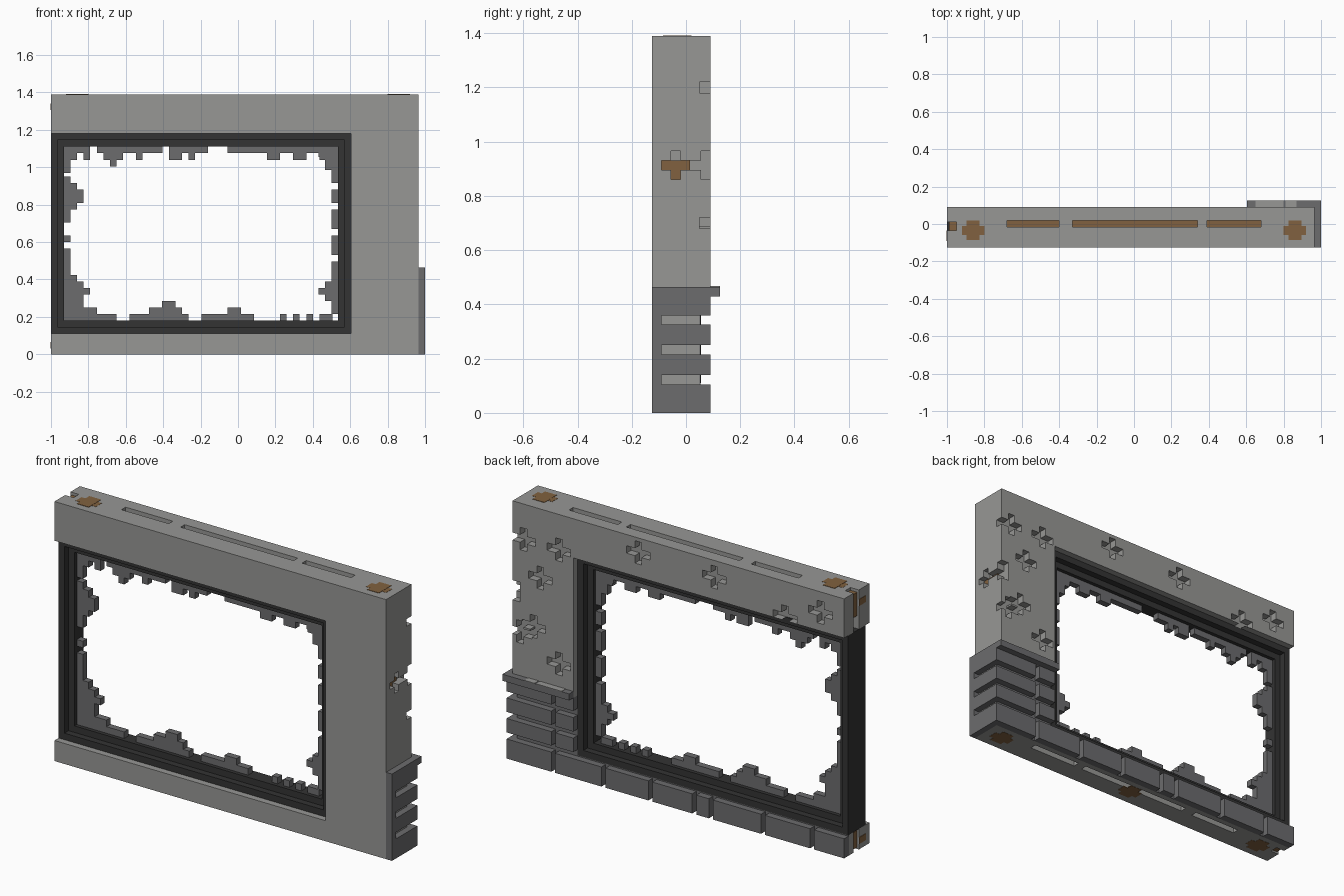
import bpy
import bmesh
from mathutils import Vector

cube = bpy.data.objects.get("Cube")
if cube:
    bpy.data.objects.remove(cube, do_unlink=True)


def material(name, r, g, b):
    m = bpy.data.materials.new(name)
    m.use_nodes = True
    m.diffuse_color = (r, g, b, 1)
    m.node_tree.nodes["Principled BSDF"].inputs["Base Color"].default_value = (r, g, b, 1)
    return m


wall_grey = material("wall_grey", 0.31, 0.31, 0.30)
stone_grey = material("stone_grey", 0.15, 0.15, 0.155)
frame_black = material("frame_black", 0.033, 0.033, 0.033)
rust_brown = material("rust_brown", 0.22, 0.12, 0.05)


def boxes(name, spans, mat=None):
    """One object from boxes given as (x0, x1, y0, y1, z0, z1)."""
    bm = bmesh.new()
    for x0, x1, y0, y1, z0, z1 in spans:
        lo, hi = Vector((x0, y0, z0)), Vector((x1, y1, z1))
        made = bmesh.ops.create_cube(bm, size=1)["verts"]
        for v in made:
            v.co = (lo + hi) / 2 + v.co * (hi - lo)
    me = bpy.data.meshes.new(name)
    bm.to_mesh(me)
    bm.free()
    if mat:
        me.materials.append(mat)
    ob = bpy.data.objects.new(name, me)
    bpy.context.collection.objects.link(ob)
    return ob


def carve(target, spans):
    """Cut boxes out of the target and bake the result."""
    cutter = boxes("cutter", spans)
    cutter.hide_render = True
    mod = target.modifiers.new("carve", "BOOLEAN")
    mod.operation, mod.solver, mod.object = "DIFFERENCE", "EXACT", cutter
    mod.use_self = True
    dg = bpy.context.evaluated_depsgraph_get()
    mesh = bpy.data.meshes.new_from_object(target.evaluated_get(dg))
    target.modifiers.clear()
    target.data = mesh
    bpy.data.objects.remove(cutter, do_unlink=True)


LEFT, SIDE, END = -1, 0.965, 1
FRONT, CORE, BACK, LIP = -0.125, 0.05, 0.09, 0.125
TOP, HOLE_X, HOLE_LO, HOLE_HI = 1.39, 0.605, 0.11, 1.18
U = 0.035

# Wall: slab with the window opening and a recess behind the stones
wall = boxes("wall", [(LEFT, SIDE, FRONT, BACK, 0, TOP)], wall_grey)
carve(wall, [(LEFT - 1, HOLE_X, -1, 1, HOLE_LO, HOLE_HI)])
carve(wall, [(LEFT - 1, 2, CORE, 1, -1, 0.43)])

# Cross shaped damage on the back
pits = []
for x, z in [(0.9, 1.2), (0.69, 1.2), (0.8, 1.02), (0.84, 0.75), (0.92, 0.7),
             (0.69, 0.59), (0.22, 1.31), (-0.23, 1.3), (-0.65, 1.2), (-0.86, 1.28)]:
    pits += [(x - 0.07, x + 0.07, CORE, 1, z - 0.02, z + 0.02),
             (x - 0.02, x + 0.02, CORE, 1, z - 0.06, z + 0.06)]
carve(wall, pits)

# Cross shaped damage on the end face, wrapping round the corner
carve(wall, [(0.92, 2, -0.09, 1, 0.895, 0.93),
             (0.92, 2, -0.055, -0.02, 0.86, 0.965),
             (0.92, 2, 0.055, 1, 0.86, 0.965)])

# Slots in the top and bottom, grooves in the open end
slots = [(-0.68, -0.4), (-0.33, 0.34), (0.39, 0.68)]
carve(wall, [(a, b, -0.015, 0.02, z0, z1)
             for a, b in slots for z0, z1 in [(1.3, 2), (-1, 0.05)]])
carve(wall, [(-2, -0.95, -0.035, 0.01, 1.15, 2), (-2, -0.95, -0.035, 0.01, -1, 0.12)])

# Reinforcing bars: inside the slots, at the open end and in the side hole
bars = [(a, b, -0.015, 0.02, z, z + 0.01) for a, b in slots for z in (1.295, 0.045)]
for z0, z1 in [(1.25, 1.375), (0.01, 0.1)]:
    bars.append((-0.99, -0.94, -0.035, 0.01, z0, z1))
    bars.append((-1.003, -0.99, -0.09, -0.035, z1 - 0.07, z1 - 0.035))
bars += [(0.9, 0.93, -0.09, 0.015, 0.895, 0.93), (0.9, 0.93, -0.055, -0.02, 0.86, 0.93)]
boxes("reinforcing_bars", bars, rust_brown)

# Tie plates flush with the top and the underside
ties = []
for x, heights in [(-0.86, (TOP, 0)), (0.86, (TOP, 0)), (0, (0,))]:
    for z in heights:
        ties += [(x - 0.035, x + 0.035, -0.085, 0.02, z - 0.002, z + 0.002),
                 (x - 0.06, x + 0.06, -0.06, -0.01, z - 0.001, z + 0.001)]
for t, span in enumerate(ties):
    if span[4] < 0:
        ties[t] = span[:4] + (-0.001, 0.002)
boxes("tie_plates", ties, rust_brown)

# Window frame: two stepped rings


def ring(name, inset, y0, y1):
    x0, x1 = LEFT + inset, HOLE_X - inset
    z0, z1 = HOLE_LO + inset, HOLE_HI - inset
    boxes(name, [(x0, x1, y0, y1, z0, z0 + U), (x0, x1, y0, y1, z1 - U, z1),
                 (x0, x0 + U, y0, y1, z0 + U, z1 - U),
                 (x1 - U, x1, y0, y1, z0 + U, z1 - U)], frame_black)


ring("outer_frame", 0, -0.09, 0.055)
ring("inner_frame", U, -0.055, 0.02)

# Broken pane: a stepped edge per side, each letter a depth in units (a = none)
X0, X1 = LEFT + 2 * U, HOLE_X - 2 * U
Z0, Z1 = HOLE_LO + 2 * U, HOLE_HI - 2 * U


def shards(name, profile, place):
    spans, start = [], 0
    for i in range(1, len(profile) + 1):
        if i == len(profile) or profile[i] != profile[start]:
            depth = (ord(profile[start]) - ord("a")) * U
            if depth:
                x0, x1, z0, z1 = place(start * U, i * U, depth)
                spans.append((x0, min(x1, X1), -0.035, 0, z0, min(z1, Z1)))
            start = i
    boxes(name, spans, stone_grey)


shards("pane_top", "ecbcabcdcbbcbbbaccbcbbaaabbbbbbccbbccbbcce",
       lambda a, b, d: (X0 + a, X0 + b, Z1 - d, Z1))
shards("pane_bottom", "feeccbbbaabbbccddcbaabbbbccbbaaaababababba",
       lambda a, b, d: (X0 + a, X0 + b, Z0, Z0 + d))
shards("pane_right_side", "ddddedcbbbbabaabbcddcbabbbb",
       lambda a, b, d: (X0, X0 + d, Z0 + a, Z0 + b))
shards("pane_left_side", "abbcdcbbbabbbabbbabbabbccdd",
       lambda a, b, d: (X1 - d, X1, Z0 + a, Z0 + b))

# Corner stones: four courses wrapping the end, split on the back
stones = [(SIDE, END, FRONT, -0.09, 0, 0.43)]
for z0, z1 in [(0, 0.105), (0.14, 0.215), (0.25, 0.325), (0.36, 0.43)]:
    stones += [(SIDE, END, -0.09, BACK, z0, z1),
               (0.735, SIDE, CORE, BACK, z0, z1),
               (HOLE_X, 0.71, CORE, BACK, z0, z1)]
boxes("corner_stones", stones, stone_grey)
boxes("backing", [(HOLE_X, SIDE, CORE, CORE + 0.004, 0, 0.43),
                  (LEFT, HOLE_X, CORE, CORE + 0.004, 0, HOLE_LO)], stone_grey)

# Ledge above the corner stones
boxes("ledge", [(HOLE_X, END, BACK - 0.04, LIP, 0.43, 0.465),
                (SIDE, END, FRONT, BACK, 0.43, 0.465)], stone_grey)
boxes("ledge_patches", [(0.65, 0.8, BACK, LIP, 0.463, 0.467),
                        (0.81, 0.87, BACK, LIP, 0.463, 0.467)], wall_grey)

# Base course along the back
joints = [0.725, 0.426, 0.148, -0.112, -0.21, -0.52, -0.81, -1.012]
boxes("base_stones", [(b + 0.012, a - 0.012, CORE, BACK, 0, 0.105)
                      for a, b in zip(joints, joints[1:])], stone_grey)
